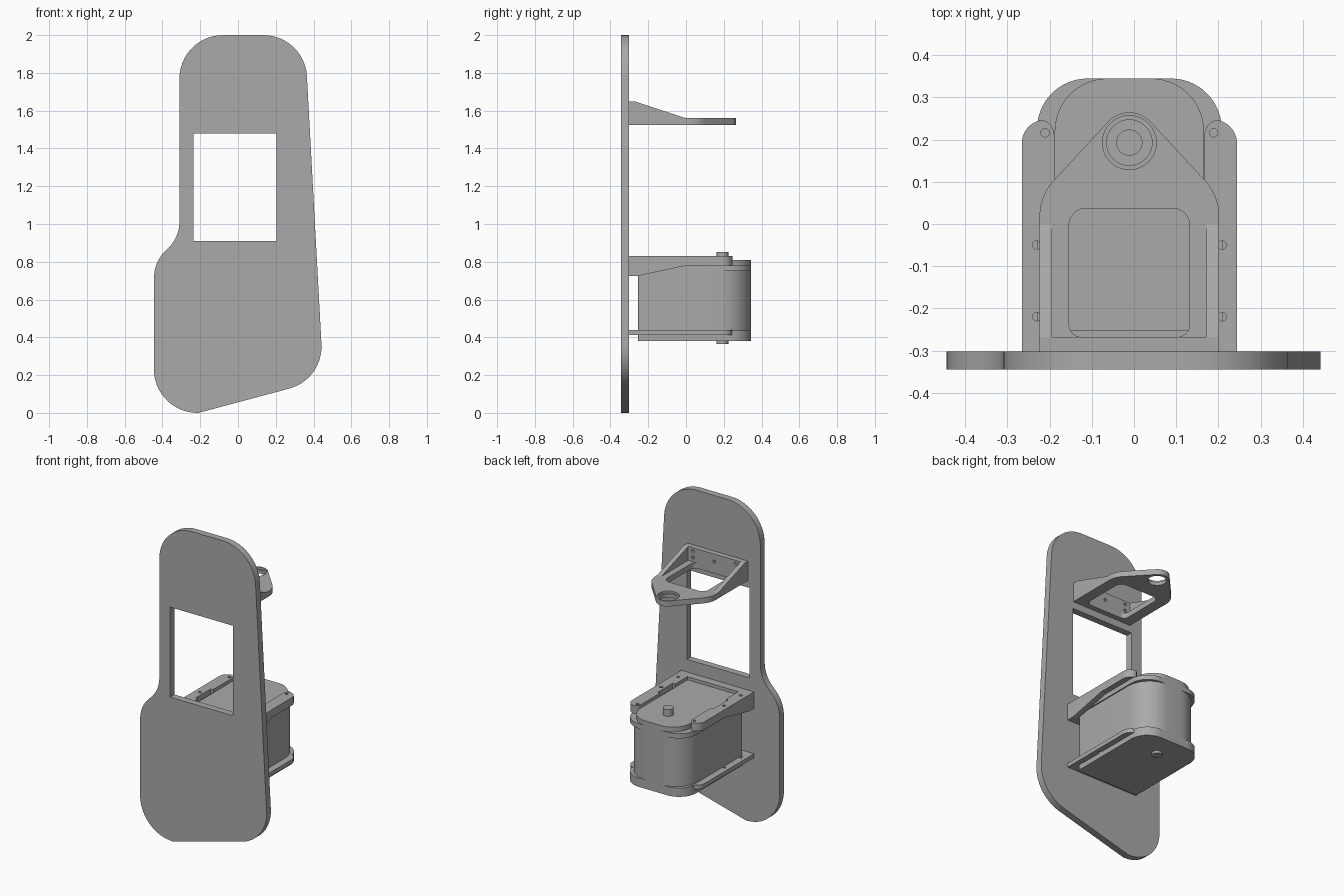
import bpy, bmesh, math
from mathutils import Vector

if "Cube" in bpy.data.objects:
    bpy.data.objects.remove(bpy.data.objects["Cube"])

grey = bpy.data.materials.new("plain_grey")
grey.diffuse_color = (0.40, 0.40, 0.40, 1)
grey.use_nodes = True
grey.node_tree.nodes["Principled BSDF"].inputs["Base Color"].default_value = grey.diffuse_color
C = -0.011           # centre line of the motor and brackets
AXIS = (C, 0.193)    # shaft position


def rounded(pts):
    """Polygon from (a, b, radius) corners with tangent arcs."""
    out = []
    for i, (x, y, r) in enumerate(pts):
        p = Vector((x, y))
        if r == 0:
            out.append(p)
            continue
        u = (Vector(pts[i - 1][:2]) - p).normalized()
        v = (Vector(pts[(i + 1) % len(pts)][:2]) - p).normalized()
        half = u.angle(v) / 2
        centre = p + (u + v).normalized() * (r / math.sin(half))
        start = p + u * (r / math.tan(half)) - centre
        end = p + v * (r / math.tan(half)) - centre
        a0 = math.atan2(start.y, start.x)
        d = math.atan2(end.y, end.x) - a0
        d = (d + math.pi) % (2 * math.pi) - math.pi
        n = max(4, int(abs(d) / 0.12))
        out += [centre + r * Vector((math.cos(a0 + d * k / n), math.sin(a0 + d * k / n)))
                for k in range(n + 1)]
    return out


def circle(x, y, r, n=32):
    return [(x + r * math.cos(2 * math.pi * k / n), y + r * math.sin(2 * math.pi * k / n))
            for k in range(n)]


def mirrored(half):
    """Close a right-hand half outline about the centre line."""
    return rounded([(C + x, y, r) for x, y, r in half] +
                   [(C - x, y, r) for x, y, r in reversed(half) if x > 0])


def slab(name, loops, lo, hi, axis='Z'):
    """Extrude an outline with holes along an axis."""
    cu = bpy.data.curves.new(name, 'CURVE')
    cu.dimensions, cu.fill_mode, cu.extrude = '2D', 'BOTH', (hi - lo) / 2
    for loop in loops:
        sp = cu.splines.new('POLY')
        sp.points.add(len(loop) - 1)
        for pt, p in zip(sp.points, loop):
            pt.co = (p[0], p[1], 0, 1)
        sp.use_cyclic_u = True
    ob = bpy.data.objects.new(name, cu)
    bpy.context.collection.objects.link(ob)
    mid = (lo + hi) / 2
    q = math.pi / 2
    ob.location = {'X': (mid, 0, 0), 'Y': (0, mid, 0), 'Z': (0, 0, mid)}[axis]
    ob.rotation_euler = {'X': (q, 0, q), 'Y': (q, 0, 0), 'Z': (0, 0, 0)}[axis]
    bpy.ops.object.select_all(action='DESELECT')
    ob.select_set(True)
    bpy.context.view_layer.objects.active = ob
    bpy.ops.object.convert(target='MESH')
    ob = bpy.context.object
    bm = bmesh.new()
    bm.from_mesh(ob.data)
    bmesh.ops.remove_doubles(bm, verts=bm.verts, dist=1e-5)
    bmesh.ops.recalc_face_normals(bm, faces=bm.faces)
    bm.to_mesh(ob.data)
    bm.free()
    ob.data.materials.clear()
    ob.data.materials.append(grey)
    bpy.ops.object.shade_smooth_by_angle(angle=math.radians(30))
    return ob


# Mounting plate with a rectangular window
plate = rounded([(-0.31, 2.0, 0.23), (0.353, 2.0, 0.23), (0.452, 0.177, 0.23),
                 (-0.21, 0.0, 0), (-0.445, 0.0, 0.23), (-0.445, 0.80, 0.20),
                 (-0.31, 0.93, 0.19)])
window = [(-0.235, 0.91), (0.205, 0.91), (0.205, 1.48), (-0.235, 1.48)]
slab("mounting_plate", [plate, window], -0.345, -0.302, 'Y')

# Upper bracket: floor, bearing ring, back wall and gussets
floor = mirrored([(0.213, -0.303, 0), (0.213, 0.067, 0.12), (0, 0.297, 0.068)])
opening = mirrored([(0.143, -0.268, 0.03), (0.143, 0.037, 0.04)])
slab("upper_bracket_floor", [floor, opening, circle(*AXIS, 0.064)], 1.525, 1.56)
slab("bearing_ring", [circle(*AXIS, 0.0645), circle(*AXIS, 0.054)], 1.525, 1.547)
wall = [(C - 0.213, 1.56), (C + 0.213, 1.56), (C + 0.213, 1.648), (C - 0.213, 1.648)]
holes = [circle(C + s * 0.15, z, 0.01, 12) for s in (-1, 1) for z in (1.585, 1.625)]
slab("upper_bracket_wall", [wall, circle(C, 1.60, 0.01, 12)] + holes, -0.303, -0.268, 'Y')
gusset = [(-0.268, 1.56), (0.0, 1.56), (-0.268, 1.648)]
for side, x in (("left", C - 0.213), ("right", C + 0.183)):
    slab(side + "_upper_gusset", [gusset], x, x + 0.03, 'X')

# U-shaped motor brackets with ears
u_shape = mirrored([(0.255, -0.303, 0), (0.255, 0.247, 0.055), (0.178, 0.247, 0.036),
                    (0.178, 0.02, 0), (0.195, 0.02, 0), (0.195, -0.13, 0),
                    (0.178, -0.13, 0), (0.178, -0.252, 0)])
screws = [circle(C + s * 0.2 + s * (0.02 if y < 0.2 else 0), y, 0.01, 12)
          for s in (-1, 1) for y in (-0.22, -0.05, 0.216)]
slab("motor_bracket_top", [u_shape] + screws, 0.78, 0.83)
slab("motor_bracket_bottom", [u_shape] + screws, 0.412, 0.438)
slab("motor_bracket_back", [[(C - 0.255, 0.725), (C + 0.255, 0.725),
                             (C + 0.255, 0.78), (C - 0.255, 0.78)]], -0.303, -0.254, 'Y')
wedge = [(-0.254, 0.725), (0.0, 0.78), (-0.254, 0.78)]
for side, x in (("left", C - 0.255), ("right", C + 0.22)):
    slab(side + "_motor_gusset", [wedge], x, x + 0.035, 'X')


# Motor: body, rims, end caps and shaft
def motor_outline(w, r):
    return mirrored([(w, -0.253, 0.012), (w, 0.345, r)])


slab("motor_body", [motor_outline(0.212, 0.16)], 0.43, 0.755)
slab("motor_top_rim", [motor_outline(0.219, 0.12)], 0.75, 0.78)
slab("motor_bottom_rim", [motor_outline(0.219, 0.12)], 0.41, 0.436)
slab("motor_top_cap", [motor_outline(0.177, 0.125)], 0.78, 0.81)
slab("motor_bottom_cap", [motor_outline(0.219, 0.12)], 0.38, 0.41)
slab("motor_shaft_top", [circle(*AXIS, 0.031)], 0.805, 0.853)
slab("motor_shaft_bottom", [circle(*AXIS, 0.031)], 0.365, 0.385)
